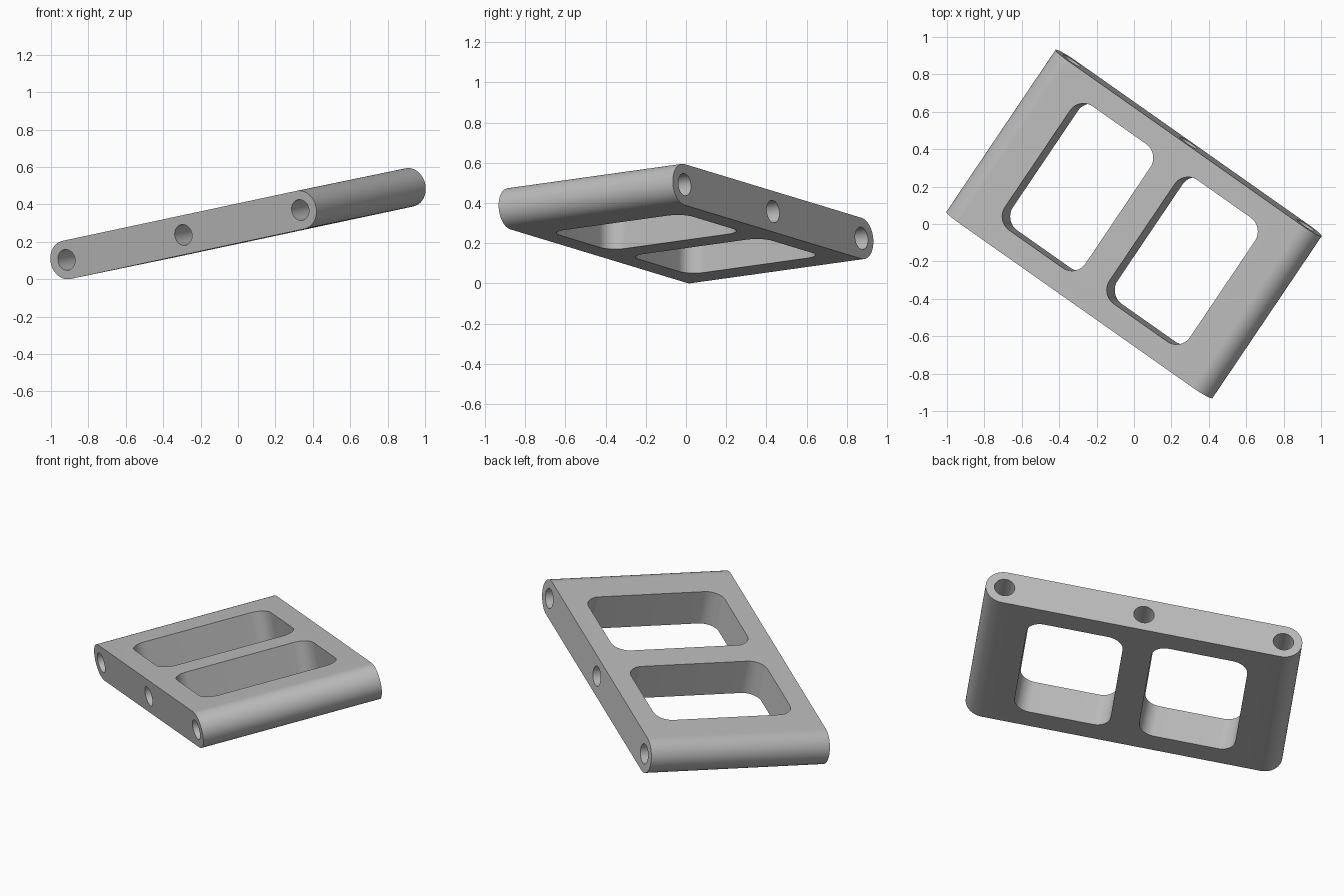
import bpy, bmesh, math
from mathutils import Matrix, Vector

if "Cube" in bpy.data.objects:
    bpy.data.objects.remove(bpy.data.objects["Cube"])

# Tilted frame of the part: u = length, v = depth, w = thickness
U = Vector((0.625, -0.44, 0.1335)).normalized()
V = Vector((0.29, 0.435, 0.06))
V = (V - U * V.dot(U)).normalized()
W = U.cross(V)
M = Matrix.Translation((0, 0, 0.2975)) @ Matrix((U, V, W)).transposed().to_4x4()

R = 0.104            # half thickness and end radius
PIN = 0.776          # distance of the end bores from the middle
DEPTH = 0.526        # half depth


def rounded(cx, cy, hx, hy, r, n=16):
    """Rounded rectangle outline; also gives stadiums and circles."""
    pts = []
    for k, (sx, sy) in enumerate(((1, 1), (-1, 1), (-1, -1), (1, -1))):
        for i in range(n + 1):
            a = math.pi / 2 * (k + i / n)
            p = Vector((cx + sx * (hx - r) + r * math.cos(a),
                        cy + sy * (hy - r) + r * math.sin(a)))
            if not pts or (p - pts[-1]).length > 1e-5:
                pts.append(p)
    if (pts[0] - pts[-1]).length < 1e-5:
        pts.pop()
    return pts


def prism(bm, outline, half, along_v):
    """Extrude an outline along the depth (v) or the thickness (w)."""
    def place(p, h):
        return (p.x, h, p.y) if along_v else (p.x, p.y, h)
    a = [bm.verts.new(place(p, -half)) for p in outline]
    b = [bm.verts.new(place(p, half)) for p in outline]
    bm.faces.new(a)
    bm.faces.new(b[::-1])
    for i in range(len(a)):
        j = (i + 1) % len(a)
        bm.faces.new((a[i], b[i], b[j], a[j]))


def make(name, bm):
    bmesh.ops.recalc_face_normals(bm, faces=bm.faces)
    bm.transform(M)
    me = bpy.data.meshes.new(name)
    bm.to_mesh(me)
    bm.free()
    ob = bpy.data.objects.new(name, me)
    bpy.context.collection.objects.link(ob)
    return ob


# Plate with round long ends
bm = bmesh.new()
prism(bm, rounded(0, 0, PIN + R, R, R), DEPTH, True)
plate = make("link_plate", bm)

# Cutter: two windows and three bores
bm = bmesh.new()
for s in (-1, 1):
    prism(bm, rounded(s * 0.347, 0, 0.267, 0.402, 0.09), 0.3, False)
for s in (-1, 0, 1):
    prism(bm, rounded(s * PIN, 0, 0.056, 0.056, 0.056, 10), 0.8, True)
cutter = make("opening_cutter", bm)
cutter.hide_render = True

mod = plate.modifiers.new("openings", 'BOOLEAN')
mod.object = cutter
mod.operation = 'DIFFERENCE'
mod.solver = 'EXACT'

mat = bpy.data.materials.new("plain_grey")
mat.diffuse_color = (0.5, 0.5, 0.5, 1)
mat.use_nodes = True
mat.node_tree.nodes["Principled BSDF"].inputs["Base Color"].default_value = mat.diffuse_color
plate.data.materials.append(mat)

bpy.context.view_layer.objects.active = plate
plate.select_set(True)
bpy.ops.object.modifier_apply(modifier=mod.name)
bpy.data.objects.remove(cutter)
bpy.ops.object.shade_smooth_by_angle(angle=math.radians(30))
